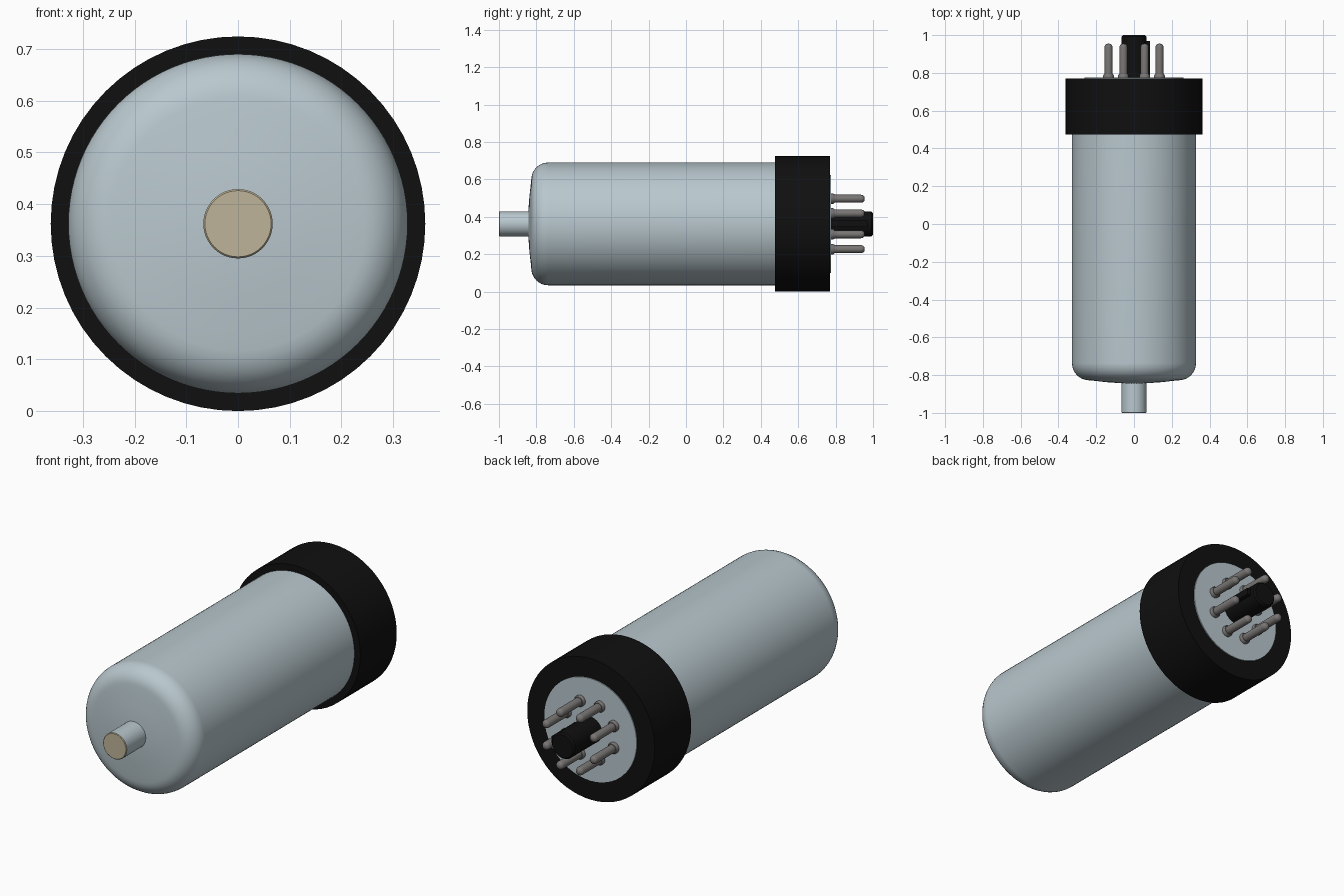
import bpy, bmesh, math
from mathutils import Matrix, Vector

cube = bpy.data.objects.get("Cube")
if cube:
    bpy.data.objects.remove(cube, do_unlink=True)

CZ = 0.362  # height of the long axis


def material(name, rgb, rough=0.5):
    m = bpy.data.materials.new(name)
    m.use_nodes = True
    m.diffuse_color = (*rgb, 1)
    b = m.node_tree.nodes["Principled BSDF"]
    b.inputs["Base Color"].default_value = (*rgb, 1)
    b.inputs["Roughness"].default_value = rough
    return m


GLASS = material("pale blue grey glass", (0.485, 0.578, 0.617))
BLACK = material("black plastic", (0.005, 0.005, 0.005))
METAL = material("pin metal", (0.19, 0.18, 0.175))
TAN = material("tan seal", (0.515, 0.456, 0.314))


def lathe(name, profile, mat, segments=64, x=0.0, z=0.0, angle=35):
    """Spin (radius, y) points about an axis parallel to y; radius 0 closes an end."""
    bm = bmesh.new()
    rings = []
    for r, y in profile:
        if r == 0:
            rings.append([bm.verts.new((x, y, CZ + z))])
        else:
            rings.append([bm.verts.new((x + r * math.cos(a), y, CZ + z + r * math.sin(a)))
                          for a in (2 * math.pi * i / segments for i in range(segments))])
    for a, b in zip(rings, rings[1:]):
        for i in range(segments):
            j = (i + 1) % segments
            if len(a) == 1:
                bm.faces.new((a[0], b[i], b[j]))
            elif len(b) == 1:
                bm.faces.new((a[i], a[j], b[0]))
            else:
                bm.faces.new((a[i], a[j], b[j], b[i]))
    bmesh.ops.recalc_face_normals(bm, faces=bm.faces)
    return finish(name, bm, mat, angle)


def finish(name, bm, mat, angle=35):
    me = bpy.data.meshes.new(name)
    bm.to_mesh(me)
    bm.free()
    me.materials.append(mat)
    ob = bpy.data.objects.new(name, me)
    bpy.context.collection.objects.link(ob)
    bpy.ops.object.select_all(action="DESELECT")
    ob.select_set(True)
    bpy.context.view_layer.objects.active = ob
    bpy.ops.object.shade_smooth_by_angle(angle=math.radians(angle))
    return ob


# Glass envelope: shallow dome, rounded shoulder, straight wall
dome = [(0, -0.845), (0.07, -0.843), (0.15, -0.837), (0.21, -0.830)]
shoulder = [(0.238 + 0.09 * math.sin(t), -0.737 - 0.09 * math.cos(t))
            for t in (math.radians(a) for a in range(5, 91, 10))]
lathe("glass_envelope", dome + shoulder + [(0.328, -0.737), (0.328, 0.5), (0, 0.5)], GLASS, 96)

# Sealed tip at the front, with a tan end face
tip = lathe("glass_tip", [(0, -1.0), (0.064, -1.0), (0.067, -0.997), (0.067, -0.83), (0, -0.83)], GLASS, 48)
tip.data.materials.append(TAN)
for f in tip.data.polygons:
    if f.normal.y < -0.5 and f.center.y < -0.9:
        f.material_index = 1

# Base collar and rear plate
lathe("base_collar", [(0, 0.475), (0.362, 0.475), (0.362, 0.77), (0, 0.77)], BLACK, 64)
lathe("rear_plate", [(0, 0.74), (0.262, 0.74), (0.262, 0.775), (0, 0.775)], GLASS, 64)

# Locating spigot with its key ridge
lathe("spigot", [(0, 0.76), (0.066, 0.76), (0.066, 0.992), (0.058, 1.0), (0, 1.0)], BLACK, 32)
bm = bmesh.new()
bmesh.ops.create_cube(bm, size=1, matrix=Matrix.LocRotScale(
    Vector((0.065, 0.865, CZ)), None, Vector((0.04, 0.21, 0.035))))
finish("spigot_key", bm, BLACK)

# Ring of eight contact pins, each with a foot flange and rounded end
pin = [(0, 0.765), (0.028, 0.765), (0.028, 0.787), (0.024, 0.793), (0.021, 0.793),
       (0.021, 0.936), (0.019, 0.946), (0.012, 0.953), (0, 0.955)]
for k in range(8):
    a = math.radians(22.5 + 45 * k)
    lathe(f"pin_{k + 1}", pin, METAL, 24, 0.146 * math.cos(a), 0.146 * math.sin(a), 50)
